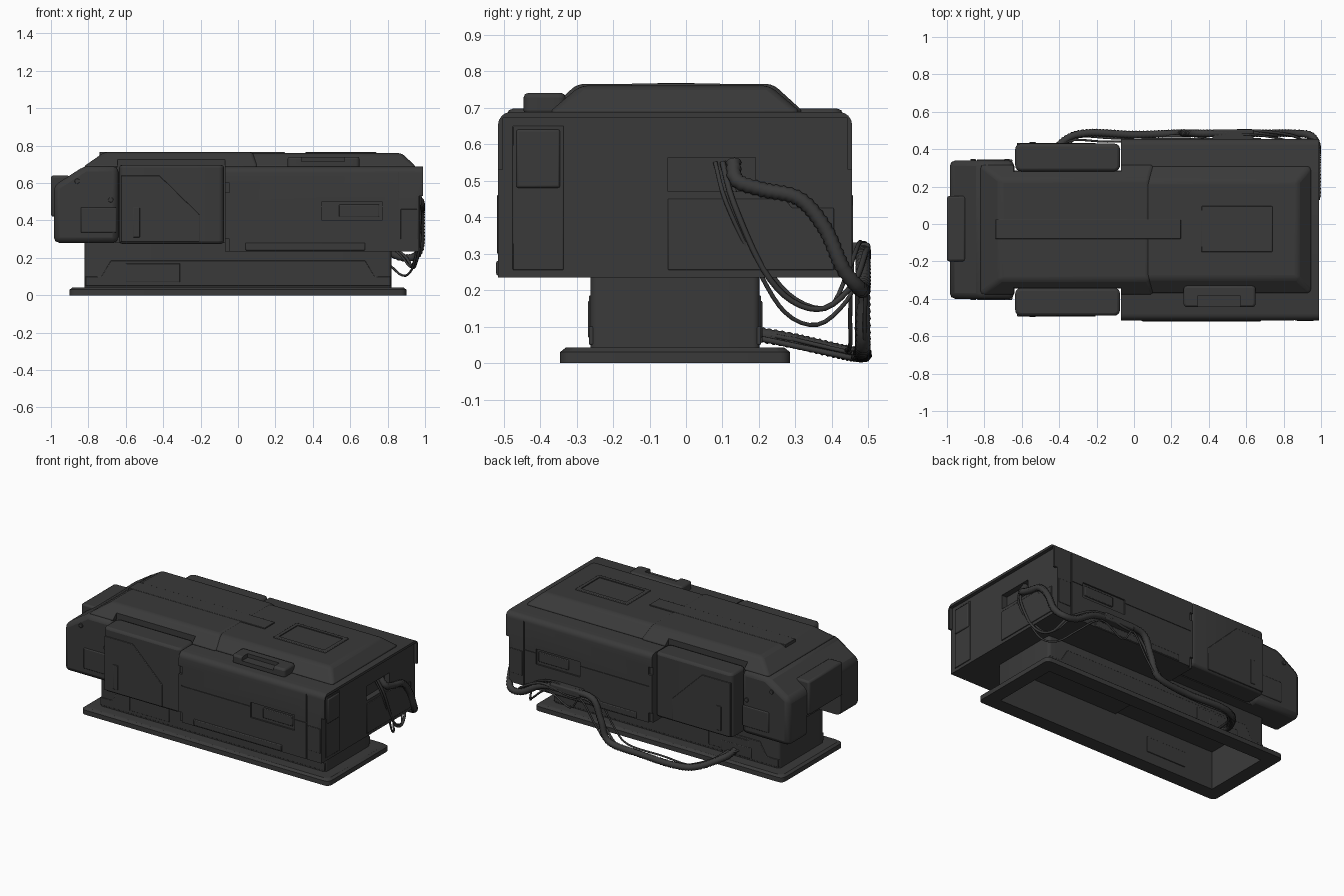
import bpy, bmesh, math
from mathutils import Vector

if "Cube" in bpy.data.objects:
    bpy.data.objects.remove(bpy.data.objects["Cube"])

C = -0.03  # y of the symmetry plane; y values below are relative to it
grey = bpy.data.materials.new("dark_grey")
grey.diffuse_color = (0.042, 0.042, 0.042, 1)
grey.use_nodes = True
grey.node_tree.nodes["Principled BSDF"].inputs["Base Color"].default_value = grey.diffuse_color


def finish(name, bm, bevel=0, both=False, segs=2):
    bmesh.ops.recalc_face_normals(bm, faces=bm.faces)
    me = bpy.data.meshes.new(name)
    bm.to_mesh(me)
    bm.free()
    ob = bpy.data.objects.new(name, me)
    ob.location.y = C
    bpy.context.collection.objects.link(ob)
    me.materials.append(grey)
    if bevel:
        m = ob.modifiers.new("bevel", 'BEVEL')
        m.width, m.segments, m.limit_method = bevel, segs, 'ANGLE'
    if both:
        m = ob.modifiers.new("mirror", 'MIRROR')
        m.use_axis = (False, True, False)
    return ob


def loft(name, rings, bevel=0, both=False, segs=2):
    """Closed solid through rings that have equal point counts."""
    bm = bmesh.new()
    rows = [[bm.verts.new(p) for p in r] for r in rings]
    n = len(rows[0])
    for a, b in zip(rows, rows[1:]):
        for i in range(n):
            bm.faces.new((a[i], a[(i + 1) % n], b[(i + 1) % n], b[i]))
    bm.faces.new(rows[0])
    bm.faces.new(rows[-1])
    return finish(name, bm, bevel, both, segs)


def rect(x0, x1, y0, y1, z):
    return [(x0, y0, z), (x1, y0, z), (x1, y1, z), (x0, y1, z)]


def box(name, x0, x1, y0, y1, z0, z1, bevel=0, both=False):
    return loft(name, [rect(x0, x1, y0, y1, z0), rect(x0, x1, y0, y1, z1)], bevel, both)


def prism(name, pts, axis, a, b, bevel=0, both=False):
    put = {'x': lambda p, t: (t, p[0], p[1]), 'y': lambda p, t: (p[0], t, p[1]),
           'z': lambda p, t: (p[0], p[1], t)}[axis]
    return loft(name, [[put(p, t) for p in pts] for t in (a, b)], bevel, both)


def rounded(x0, x1, y0, y1, r, n=4):
    out = []
    for cx, cy, k in ((x1 - r, y1 - r, 0), (x0 + r, y1 - r, 1), (x0 + r, y0 + r, 2), (x1 - r, y0 + r, 3)):
        for i in range(n + 1):
            a = (k + i / n) * math.pi / 2
            out.append((cx + r * math.cos(a), cy + r * math.sin(a)))
    return out


def cut(ob, boxes, both=False):
    """Subtract boxes (x0,x1,y0,y1,z0,z1) from ob."""
    for b in boxes:
        c = box(f"{ob.name}_cutter", *b, both=both)
        c.hide_render = True
        c.hide_viewport = True
        m = ob.modifiers.new("cut", 'BOOLEAN')
        m.object, m.solver = c, 'EXACT'


# base plate and hollow pedestal
base = loft("base_plate", [[(x, y, z) for x, y in rounded(-w, w, -d, d, .03)]
            for w, d, z in ((.9, .315, 0), (.9, .315, .03), (.885, .3, .042))])
cut(base, [(-.808, .808, -.222, .222, -.1, .2)])
ped = prism("pedestal", rounded(-.82, .82, -.232, .232, .02), 'z', .035, .30)
cut(ped, [(-.808, .808, -.222, .222, -.1, .25)])
prism("pedestal_skirt", [(-.815, .05), (.815, .05), (.815, .1), (.73, .1), (.68, .185),
      (-.68, .185), (-.73, .1), (-.815, .1)], 'y', -.236, -.222, .003, True)
box("pedestal_hatch", -.6, -.31, -.239, -.217, .07, .17, .003, True)

# main rear housing with rounded top edges
section = [(-.485, .235), (.485, .235)] + [p for p in rounded(-.485, .485, .235, .688, .035) if p[1] > .5]
body = prism("main_housing", section, 'x', -.07, .99)
cut(body, [(.968, 1.1, -.6, .6, .1, .53),                               # recessed end face
           (.968, 1.1, -.472, .472, .09, .672)])
cut(body, [(.855, .862, -.6, -.478, .1, .66),                             # side seams and pockets
           (-.05, .855, -.6, -.481, .472, .478),
           (.45, .77, -.6, -.475, .40, .50),
           (-.1, -.045, -.6, -.47, .55, .60),
           (-.1, -.045, -.6, -.47, .20, .30)], True)
cut(body, [(.93, 1.1, -.02, .22, .47, .563)])                            # cable port
box("side_panel", .54, .755, -.483, -.47, .42, .485, .004, True)
box("side_sill", .04, .68, -.49, -.47, .24, .28, .005, True)
box("corner_guard", .87, .96, -.488, -.47, .30, .46, .002, True)

# end face panels
prism("end_lower_panel", [(-.02, .255), (.435, .255), (.435, .425), (.32, .425), (.30, .45), (-.02, .45)],
      'x', .95, .973, .003)
box("end_vent_frame", .95, .973, -.445, -.305, .255, .65, .003)
box("end_vent_cover", .96, .982, -.435, -.315, .48, .64, .006)

# nose housing with an arch under the end, and the narrower core between the pods
nose = prism("nose_housing", [(-.985, .28), (-.985, .585), (-.82, .692), (-.64, .692), (-.64, .28)],
             'y', -.37, .37, .03)
cut(nose, [(-1.1, -.83, -.17, .18, .1, .42)])
box("core_housing", -.68, -.03, -.31, .31, .28, .69)
box("nose_end_plate", -1, -.9, -.17, .18, .42, .64, .012)
box("nose_side_panel", -.84, -.65, -.376, -.36, .335, .47, .006, True)
for i, (x, z) in enumerate(((-.86, .61), (-.68, .51))):
    ring = [(x + .014 * math.cos(a * math.pi / 6), z + .014 * math.sin(a * math.pi / 6)) for a in range(12)]
    prism(f"nose_bolt_{i}", ring, 'y', -.377, -.36, .002, True)

# side pods
prism("side_pod", rounded(-.635, -.075, -.46, -.312, .03), 'z', .275, .697, .015, True)
prism("pod_face", [(-.625, .285), (-.205, .285), (-.205, .43), (-.42, .64), (-.625, .64)],
      'y', -.464, -.45, .003, True)
box("pod_slot", -.56, -.525, -.468, -.455, .31, .47, .003, True)


# top cover: two tapered sections meeting at a seam
def cover(name, bx0, bx1, tx0, tx1, w, zt):
    return loft(name, [rect(bx0, bx1, -w, w, .685), rect(tx0, tx1, -w + .088, w - .088, zt)], .018, segs=3)


front_cover = cover("front_cover", -.83, .11, -.715, .08, .356, .765)
cut(front_cover, [(-.645, -.07, -.6, -.31, .5, .9)], True)                # clearance for the pods
cover("rear_cover", .06, .955, .06, .875, .348, .760)
box("cover_spine", -.74, .25, -.05, .055, .74, .767, .003)
hatch = box("top_hatch", .36, .74, -.12, .125, .74, .766, .004)
cut(hatch, [(.385, .715, -.095, .1, .758, .9)])

# handle on the front top edge
handle = prism("top_handle", rounded(.265, .65, -.415, -.30, .02), 'z', .68, .74, .012)
cut(handle, [(.34, .57, -.5, -.355, .715, .8)])


# cables: smooth sampled paths in true coordinates, thick one ribbed
def cable(name, pts, r, ribbed=False):
    p = [Vector(v) for v in pts]
    p = [2 * p[0] - p[1]] + p + [2 * p[-1] - p[-2]]
    path = []
    for a, b, c, d in zip(p, p[1:], p[2:], p[3:]):
        n = max(4, int((c - b).length / (.009 if ribbed else .03)))
        for i in range(n):
            t = i / n
            path.append(.5 * (2 * b + (c - a) * t + (2 * a - 5 * b + 4 * c - d) * t * t
                              + (3 * b - a - 3 * c + d) * t ** 3))
    path.append(p[-2])
    cu = bpy.data.curves.new(name, 'CURVE')
    cu.dimensions, cu.bevel_depth, cu.bevel_resolution, cu.use_fill_caps = '3D', r, 2, True
    s = cu.splines.new('POLY')
    s.points.add(len(path) - 1)
    for i, (q, v) in enumerate(zip(s.points, path)):
        q.co = (*v, 1)
        q.radius = .84 if ribbed and i % 2 else 1
    cu.materials.append(grey)
    bpy.context.collection.objects.link(bpy.data.objects.new(name, cu))


cable("thick_cable", [(.94, .13, .55), (.975, .14, .50), (.978, .21, .475), (.978, .31, .45), (.978, .38, .37),
      (.975, .43, .26), (.94, .475, .205), (.85, .485, .21), (.7, .485, .29), (.5, .485, .31), (.34, .485, .3),
      (.28, .485, .18), (.22, .485, .05), (.0, .478, .025), (-.25, .487, .024), (-.38, .44, .028),
      (-.48, .3, .06), (-.5, .19, .08)], .022, True)
tail = [(.36, .475, .27), (.25, .47, .12), (.15, .47, .03), (-.1, .46, .015), (-.3, .465, .012)]
upper = [(.94, .10, .55), (.975, .13, .44), (.97, .21, .26), (.95, .29, .17), (.93, .38, .15),
         (.88, .46, .22), (.7, .495, .31), (.5, .497, .28)] + tail + [(-.4, .38, .03), (-.46, .19, .07)]
cable("thin_cable_upper", upper, .008)
cable("thin_cable_middle", [(x - .012, y + .012, z + .004) for x, y, z in upper[:5]]
      + [(x - .04, y - .02, z + .02) for x, y, z in upper[5:]], .006)
cable("thin_cable_lower", [(.94, .08, .55), (.975, .11, .44), (.96, .19, .27), (.93, .27, .14), (.88, .36, .105),
      (.8, .44, .17), (.66, .49, .27), (.5, .49, .2)] + [(x + .06, y + .02, z + .01) for x, y, z in tail]
      + [(-.38, .4, .04), (-.54, .19, .09)], .006)
box("cable_clip", .42, .64, .47, .535, .285, .33, .008)
box("cable_outlet", -.62, -.4, .225, .24, .055, .125, .004)

# smooth shading with sharp edges kept
bpy.ops.object.select_all(action='DESELECT')
for ob in bpy.context.scene.objects:
    if ob.type == 'MESH' and not ob.hide_render:
        ob.select_set(True)
        bpy.context.view_layer.objects.active = ob
bpy.ops.object.shade_smooth_by_angle(angle=math.radians(30))
